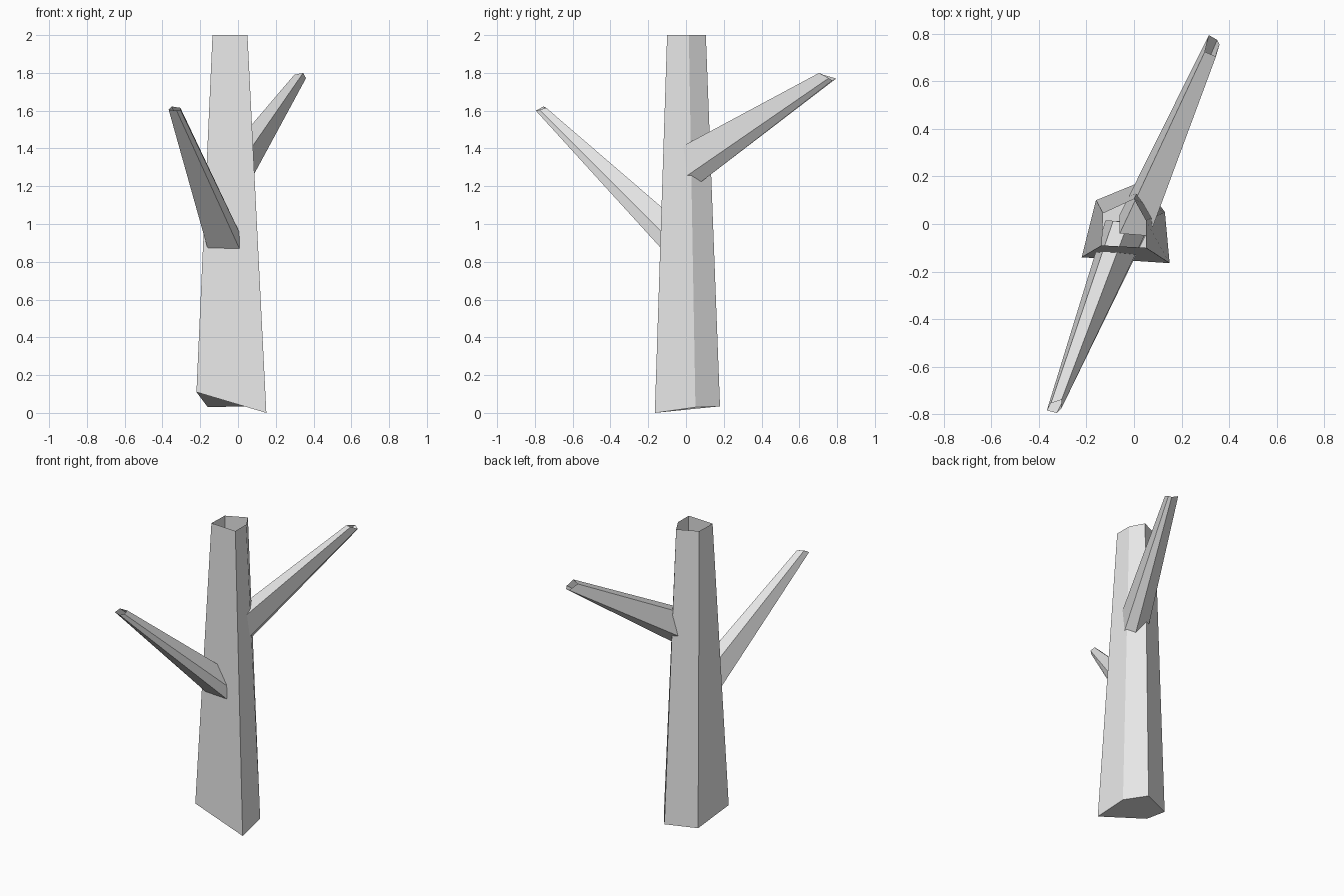
import bpy
from mathutils import Vector

cube = bpy.data.objects.get("Cube")
if cube:
    bpy.data.objects.remove(cube, do_unlink=True)

grey = bpy.data.materials.new("plain_grey")
grey.use_nodes = True
COLOUR = (0.8, 0.8, 0.8, 1)
grey.diffuse_color = COLOUR
grey.node_tree.nodes["Principled BSDF"].inputs["Base Color"].default_value = COLOUR


def hollow_limb(name, base, tip, bury=0.0):
    """Tapered five-sided tube, closed at the base and open at the tip.
    bury extends the base backwards along each edge."""
    tip = [Vector(p) for p in tip]
    base = [Vector(p) for p in base]
    base = [b + (b - t) * bury for b, t in zip(base, tip)]
    n = len(base)
    faces = [tuple(reversed(range(n)))]
    faces += [(i, (i + 1) % n, n + (i + 1) % n, n + i) for i in range(n)]
    mesh = bpy.data.meshes.new(name)
    mesh.from_pydata(base + tip, [], faces)
    mesh.materials.append(grey)
    obj = bpy.data.objects.new(name, mesh)
    bpy.context.collection.objects.link(obj)
    return obj


# Trunk with a slanted foot and an open top
hollow_limb(
    "trunk",
    [(-.22, -.14, .11), (.15, -.165, 0), (.13, .05, .03), (.035, .18, .035), (-.16, .10, .03)],
    [(-.135, -.09, 2), (.05, -.10, 2), (.05, .015, 2), (0, .105, 2), (-.13, .045, 2)])

# Front branch, rooted inside the trunk
hollow_limb(
    "front_branch",
    [(-.165, -.13, .885), (.005, -.135, .875), (.005, -.13, .96), (-.075, -.13, 1.09), (-.135, -.125, 1.05)],
    [(-.367, -.785, 1.605), (-.325, -.795, 1.60), (-.305, -.775, 1.605), (-.305, -.74, 1.615), (-.35, -.755, 1.622)],
    bury=0.22)

# Back branch, rooted inside the trunk
hollow_limb(
    "back_branch",
    [(-.06, .04, 1.24), (.04, .05, 1.20), (.075, -.01, 1.245), (.065, -.05, 1.395), (-.06, -.04, 1.37)][::-1],
    [(.315, .795, 1.77), (.35, .775, 1.76), (.36, .755, 1.772), (.345, .705, 1.80), (.298, .725, 1.79)][::-1])
